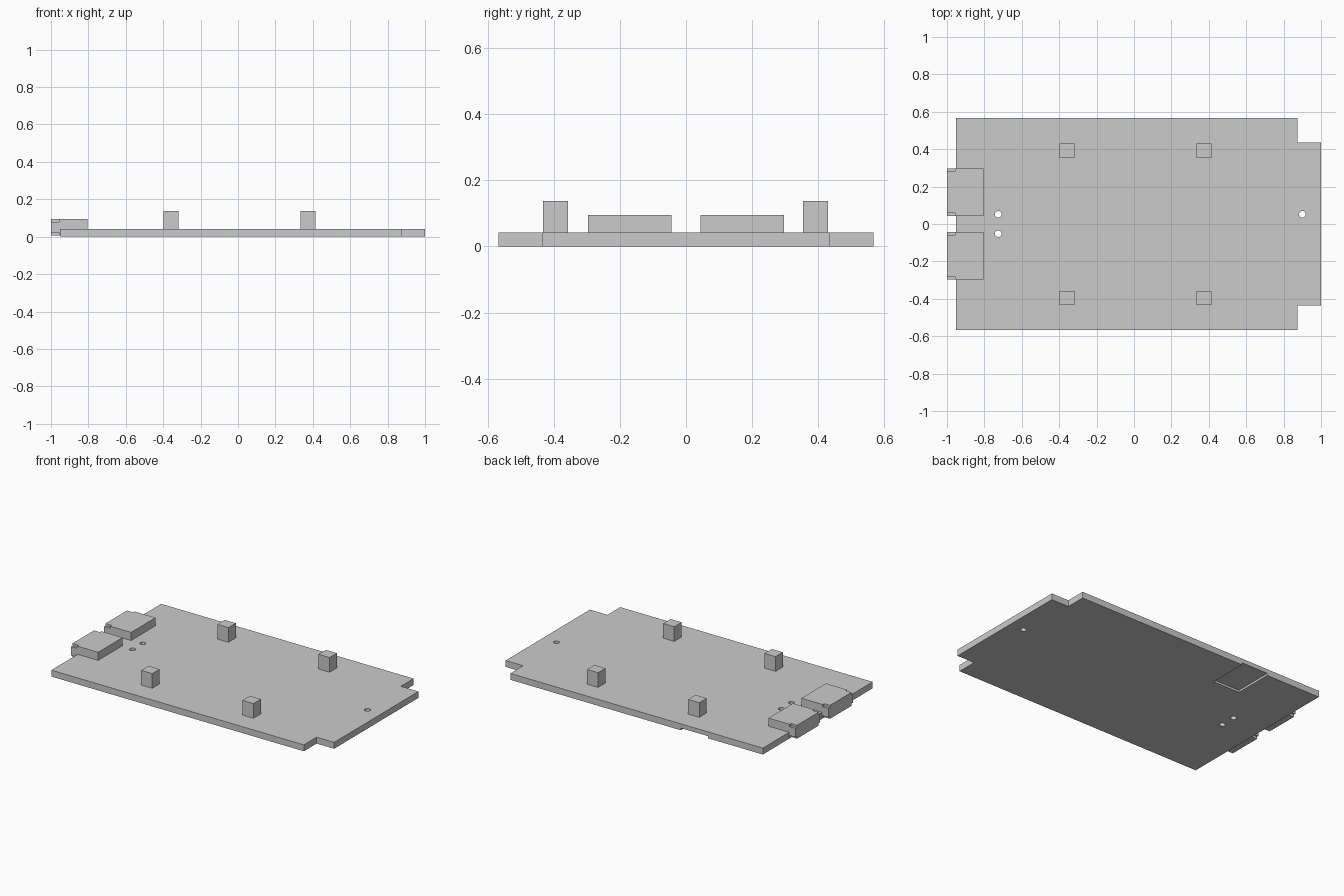
import bpy
import bmesh

cube = bpy.data.objects.get("Cube")
if cube:
    bpy.data.objects.remove(cube, do_unlink=True)

grey = bpy.data.materials.new("light grey")
grey.use_nodes = True
grey.diffuse_color = (0.6, 0.6, 0.6, 1)
grey.node_tree.nodes["Principled BSDF"].inputs["Base Color"].default_value = (0.6, 0.6, 0.6, 1)


def finish(name, bm):
    bmesh.ops.recalc_face_normals(bm, faces=bm.faces)
    mesh = bpy.data.meshes.new(name)
    bm.to_mesh(mesh)
    bm.free()
    mesh.materials.append(grey)
    obj = bpy.data.objects.new(name, mesh)
    bpy.context.collection.objects.link(obj)
    return obj


def prism(name, outline, z0, z1):
    """Extrude a flat outline from z0 up to z1."""
    bm = bmesh.new()
    base = bm.faces.new([bm.verts.new((x, y, z0)) for x, y in outline])
    new = bmesh.ops.extrude_face_region(bm, geom=[base])["geom"]
    top = [v for v in new if isinstance(v, bmesh.types.BMVert)]
    bmesh.ops.translate(bm, verts=top, vec=(0, 0, z1 - z0))
    return finish(name, bm)


def box(name, x0, x1, y0, y1, z0, z1):
    return prism(name, [(x0, y0), (x1, y0), (x1, y1), (x0, y1)], z0, z1)


def cut(obj, cutters):
    """Subtract the cutters, bake the result and remove them."""
    for cutter in cutters:
        cutter.hide_render = True
        mod = obj.modifiers.new("cut", "BOOLEAN")
        mod.operation = "DIFFERENCE"
        mod.solver = "EXACT"
        mod.object = cutter
    graph = bpy.context.evaluated_depsgraph_get()
    mesh = bpy.data.meshes.new_from_object(obj.evaluated_get(graph))
    obj.modifiers.clear()
    obj.data = mesh
    for cutter in cutters:
        bpy.data.objects.remove(cutter, do_unlink=True)


# Board with a narrower tongue at its right end
LEFT, SHOULDER, RIGHT = -0.953, 0.873, 1.0
HALF, TONGUE, TOP = 0.567, 0.435, 0.042
half_outline = [(LEFT, HALF), (SHOULDER, HALF), (SHOULDER, TONGUE), (RIGHT, TONGUE)]
outline = half_outline + [(x, -y) for x, y in reversed(half_outline)]
board = prism("board", outline, 0, TOP)

# Round through holes and the shallow pocket under the back edge
cutters = []
for x, y in [(-0.726, 0.052), (-0.726, -0.052), (0.9, 0.052)]:
    bm = bmesh.new()
    bmesh.ops.create_cone(bm, cap_ends=True, segments=24, radius1=0.018,
                          radius2=0.018, depth=0.2)
    bmesh.ops.translate(bm, verts=bm.verts, vec=(x, y, 0))
    cutters.append(finish("hole_cutter", bm))
cutters.append(box("pocket_cutter", -0.555, -0.36, 0.305, 0.6, -0.1, 0.014))
cut(board, cutters)

# Four square posts
for x in (-0.357, 0.375):
    for y in (-0.395, 0.392):
        box("post", x - 0.04, x + 0.04, y - 0.038, y + 0.038, TOP, 0.138)

# Two edge connectors with small notches at their outer corners
for y in (-0.17, 0.17):
    body = box("connector", -1, -0.804, y - 0.126, y + 0.126, 0.007, 0.095)
    notches = []
    for side in (-1, 1):
        inner, outer = sorted((y + side * 0.111, y + side * 0.2))
        for z0, z1 in ((-0.1, 0.022), (0.08, 0.2)):
            notches.append(box("notch_cutter", -1.1, -0.957, inner, outer, z0, z1))
    cut(body, notches)
